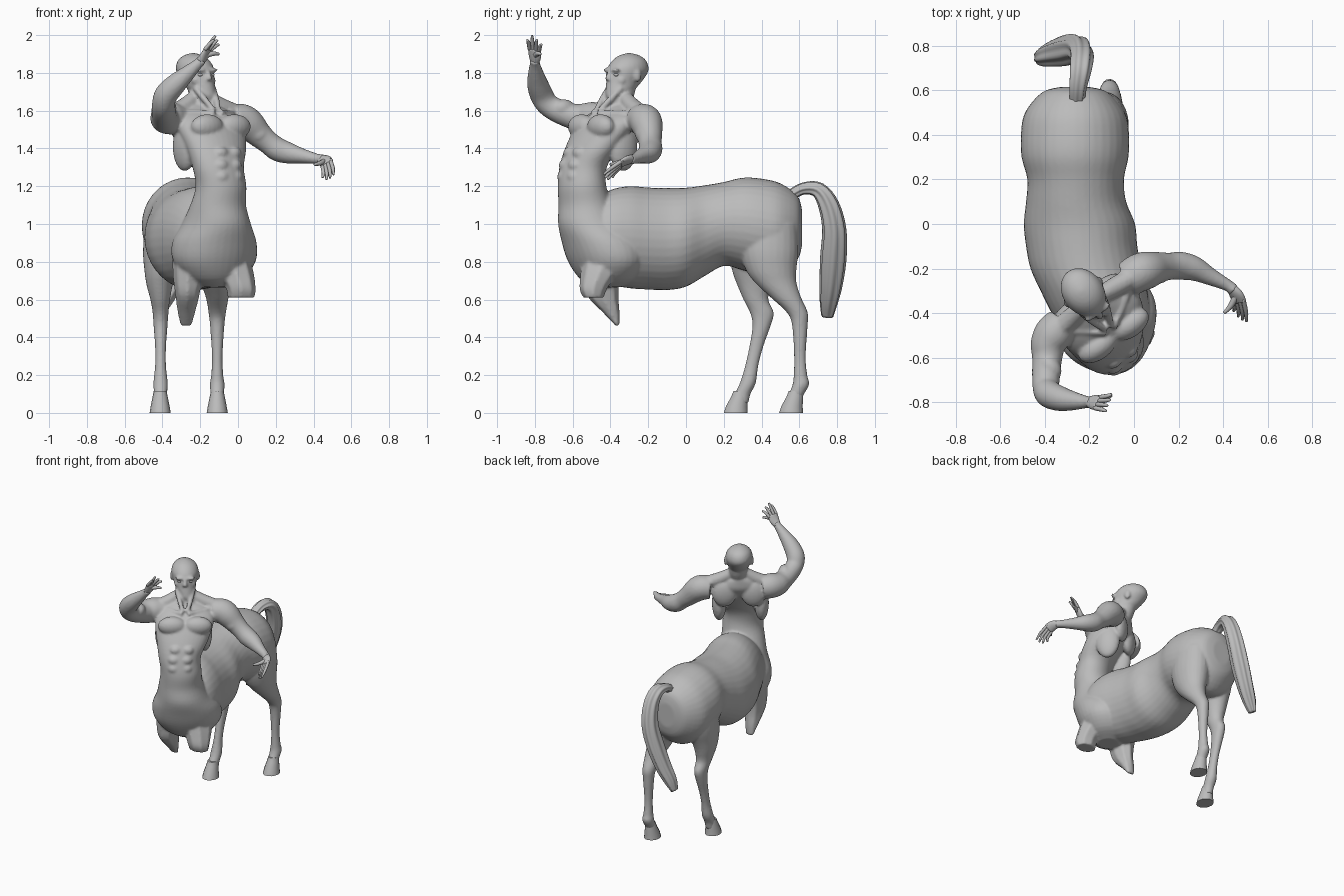
import bpy, bmesh, math
from mathutils import Vector, Matrix

stone = bpy.data.materials.new("stone_grey")
stone.diffuse_color = (0.5, 0.5, 0.5, 1)

TURN = math.radians(35)                       # the chest is turned to its left
SIDE = Vector((math.cos(TURN), math.sin(TURN), 0))
FWD = Vector((math.sin(TURN), -math.cos(TURN), 0))
X, Y, Z = Vector((1, 0, 0)), Vector((0, 1, 0)), Vector((0, 0, 1))


def add(name, bm, smooth=True):
    bmesh.ops.recalc_face_normals(bm, faces=bm.faces)
    me = bpy.data.meshes.new(name)
    bm.to_mesh(me)
    bm.free()
    ob = bpy.data.objects.new(name, me)
    bpy.context.collection.objects.link(ob)
    me.materials.append(stone)
    if smooth:
        me.shade_smooth()
    return ob


def spline(pts, steps):
    """Catmull-Rom through stations (x, y, z, radius a, radius b)."""
    out = []
    for i in range(len(pts) - 1):
        p = [pts[max(i - 1, 0)], pts[i], pts[i + 1], pts[min(i + 2, len(pts) - 1)]]
        for k in range(steps):
            t = k / steps
            out.append([0.5 * (2 * b + (c - a) * t + (2 * a - 5 * b + 4 * c - d) * t * t
                               + (3 * b - a - 3 * c + d) * t ** 3) for a, b, c, d in zip(*p)])
    return out + [list(pts[-1])]


def loft(name, pts, axes=None, n=24, steps=4, ref=X, ridge=0.0, ridges=6):
    """Elliptic rings along stations; rings are square to the path unless axes are given."""
    pts = spline([p if len(p) == 5 else (*p, p[3]) for p in pts], steps)
    bm = bmesh.new()
    rings = []
    for i, p in enumerate(pts):
        c = Vector(p[:3])
        if axes:
            u, v = axes
        else:
            t = (Vector(pts[min(i + 1, len(pts) - 1)][:3]) - Vector(pts[max(i - 1, 0)][:3])).normalized()
            u = (ref - t * ref.dot(t)).normalized()
            v = t.cross(u)
        ring = []
        for k in range(n):
            a = math.tau * k / n
            m = 1 + ridge * math.cos(ridges * a)
            ring.append(bm.verts.new(c + u * (max(p[3], .004) * m * math.cos(a))
                                     + v * (max(p[4], .004) * m * math.sin(a))))
        rings.append(ring)
    for r, s in zip(rings, rings[1:]):
        for k in range(n):
            bm.faces.new((r[k], r[(k + 1) % n], s[(k + 1) % n], s[k]))
    bm.faces.new(rings[0])
    bm.faces.new(rings[-1])
    return add(name, bm)


def ball(name, c, r, axes=(SIDE, FWD, Z)):
    bm = bmesh.new()
    bmesh.ops.create_uvsphere(bm, u_segments=20, v_segments=12, radius=1)
    rot = Matrix(axes).transposed()
    for v in bm.verts:
        v.co = Vector(c) + rot @ Vector((v.co.x * r[0], v.co.y * r[1], v.co.z * r[2]))
    return add(name, bm)


def chest(s, f, z):
    return Vector((-.155, -.41, z)) + SIDE * s + FWD * f


def join(name, obs):
    bpy.ops.object.select_all(action='DESELECT')
    for o in obs:
        o.select_set(True)
    bpy.context.view_layer.objects.active = obs[0]
    bpy.ops.object.join()
    obs[0].name = name
    return obs[0]


parts = []
# horse barrel and rump
parts.append(loft("barrel", [
    (-.265, .615, .98, .07, .09), (-.265, .59, .98, .15, .17), (-.265, .5, .97, .225, .245),
    (-.265, .4, .985, .243, .255), (-.265, .3, 1.0, .24, .245), (-.262, .2, 1.0, .217, .222),
    (-.26, .1, .965, .225, .24), (-.245, 0, .93, .25, .262), (-.235, -.1, .92, .25, .27),
    (-.215, -.2, .923, .25, .27), (-.18, -.3, .93, .24, .27), (-.15, -.4, .93, .22, .25),
    (-.13, -.5, .92, .18, .2), (-.12, -.58, .92, .1, .12)], axes=(X, Z), n=36))
# horse chest rising into the human torso
parts.append(loft("torso", [
    (-.125, -.42, .665, .07, .07), (-.125, -.415, .71, .16, .14), (-.125, -.42, .8, .23, .19),
    (-.125, -.44, .9, .23, .21), (-.115, -.49, 1.0, .18, .19), (-.105, -.53, 1.1, .15, .143),
    (-.09, -.55, 1.2, .14, .122), (-.105, -.545, 1.3, .145, .115), (-.115, -.5, 1.4, .175, .12),
    (-.14, -.44, 1.5, .2, .125), (-.16, -.4, 1.56, .19, .115), (-.185, -.37, 1.61, .13, .08),
    (-.195, -.355, 1.64, .07, .06)], axes=(SIDE, FWD), n=36))
# neck and skull
parts.append(loft("neck", [(-.18, -.375, 1.57, .08), (-.185, -.36, 1.64, .066), (-.2, -.335, 1.7, .064),
                           (-.215, -.315, 1.78, .06)]))
parts.append(loft("skull", [
    (-.155, -.385, 1.658, .025, .025), (-.165, -.375, 1.675, .045, .05), (-.19, -.35, 1.71, .066, .08),
    (-.21, -.33, 1.75, .076, .1), (-.225, -.31, 1.8, .09, .115), (-.23, -.305, 1.835, .091, .113),
    (-.235, -.3, 1.87, .075, .09), (-.237, -.3, 1.893, .045, .055), (-.238, -.3, 1.905, .01, .01)],
    axes=(SIDE, FWD)))
# arms
arm_l = [(-.03, -.25, 1.55, .08), (.02, -.22, 1.55, .086), (.06, -.207, 1.525, .084), (.11, -.195, 1.475, .07),
         (.16, -.19, 1.432, .061), (.21, -.188, 1.395, .063), (.27, -.2, 1.375, .056),
         (.34, -.235, 1.36, .04), (.42, -.275, 1.345, .027), (.45, -.298, 1.342, .028)]
arm_r = [(-.32, -.45, 1.555, .08), (-.36, -.49, 1.56, .086), (-.385, -.54, 1.56, .08), (-.39, -.6, 1.57, .068),
         (-.395, -.68, 1.6, .063), (-.395, -.735, 1.635, .06), (-.38, -.765, 1.685, .062),
         (-.33, -.785, 1.74, .056), (-.27, -.795, 1.795, .042), (-.21, -.8, 1.85, .027), (-.19, -.8, 1.87, .028)]
parts += [loft("left_arm", arm_l, ref=Z), loft("right_arm", arm_r, ref=X)]
parts.append(ball("left_biceps", (.12, -.225, 1.475), (.055, .04, .045)))
parts.append(ball("right_biceps", (-.375, -.645, 1.615), (.045, .06, .045)))
# torso muscles, mirrored across the chest
shoulders = {1: Vector((.0, -.235, 1.585)), -1: Vector((-.34, -.475, 1.59))}
for s in (1, -1):
    parts.append(ball("pectoral", chest(s * .088, .112, 1.515), (.098, .058, .066)))
    parts.append(ball("lat", chest(s * .145 - .01, .0, 1.41), (.05, .085, .13)))
    parts.append(ball("shoulder_blade", chest(s * .1, -.085, 1.52), (.085, .045, .1)))
    for z, f, m in ((1.25, .236, -.034), (1.31, .226, -.034), (1.375, .205, -.022)):
        parts.append(ball("abdominal", chest(m + s * .042, f, z), (.042, .032, .034)))
    top, end = chest(s * .03, -.075, 1.68), shoulders[s]
    mid = top.lerp(end, .5) - Vector((0, 0, .01))
    parts.append(loft("trapezius", [(*top, .035), (*mid, .045), (*end, .045)], n=12))
    a, b = chest(s * .06, -.04, 1.72), chest(s * .015, .07, 1.6)
    parts.append(loft("neck_cord", [(*a, .014), (*a.lerp(b, .5), .017), (*b, .014)], n=10))
    b = chest(s * .02, .085, 1.59)
    parts.append(loft("collarbone", [(*b, .014), (*b.lerp(end, .5), .014), (*end, .02)], n=10))
    # face: ears, cheekbones, brows
    h = Vector((-.225, -.31, 0))
    parts.append(ball("ear", h + SIDE * s * .09 - FWD * .005 + Z * 1.785, (.012, .022, .034)))
    parts.append(ball("cheek", h + SIDE * s * .045 + FWD * .075 + Z * 1.76, (.03, .025, .024)))
    parts.append(ball("brow", h + SIDE * s * .036 + FWD * .105 + Z * 1.815, (.034, .016, .011)))
h = Vector((-.225, -.31, 0))
nose = [h + FWD * .112 + Z * 1.812, h + FWD * .122 + Z * 1.785, h + FWD * .128 + Z * 1.762]
parts.append(loft("nose", [(*p, r) for p, r in zip(nose, (.01, .014, .018))], n=10))
parts.append(ball("lips", h + FWD * .102 + Z * 1.727, (.026, .018, .012)))
parts.append(ball("chin", h + FWD * .102 + Z * 1.685, (.027, .023, .022)))
# hind legs on horizontal rings
parts.append(loft("left_hind_leg", [
    (-.145, .44, 1.0, .11, .15), (-.135, .44, .86, .112, .155), (-.13, .45, .76, .1, .135),
    (-.12, .475, .69, .08, .11), (-.11, .53, .61, .06, .08), (-.11, .59, .53, .046, .055),
    (-.11, .603, .46, .038, .041), (-.11, .603, .3, .028, .031), (-.11, .606, .2, .032, .036),
    (-.11, .608, .15, .039, .044), (-.11, .58, .09, .035, .04), (-.11, .57, .05, .035, .04)], axes=(X, Y)))
parts.append(loft("right_hind_leg", [
    (-.385, .4, 1.0, .11, .15), (-.395, .375, .85, .108, .145), (-.41, .36, .75, .085, .115),
    (-.415, .36, .68, .07, .09), (-.412, .37, .6, .052, .066), (-.41, .402, .53, .042, .063),
    (-.41, .4, .46, .037, .048), (-.41, .372, .35, .029, .037), (-.41, .348, .25, .029, .035),
    (-.41, .328, .16, .038, .042), (-.41, .3, .1, .035, .042), (-.41, .29, .05, .035, .04)], axes=(X, Y)))
# broken front legs
parts.append(loft("left_front_stump", [(-.04, -.42, .84, .1, .13), (-.01, -.46, .74, .095, .1),
                                       (.015, -.49, .66, .08, .075), (.017, -.49, .61, .073, .055)], axes=(X, Y), n=8))
parts.append(loft("right_front_stump", [(-.25, -.42, .84, .1, .14), (-.265, -.445, .72, .08, .1),
                                        (-.268, -.44, .62, .064, .085), (-.273, -.395, .53, .047, .045),
                                        (-.275, -.362, .46, .03, .01)], axes=(X, Y), n=8))
# fuse the flesh into one skin
body = join("body", parts)
rm = body.modifiers.new("fuse", 'REMESH')
rm.mode, rm.voxel_size, rm.use_smooth_shade = 'VOXEL', .009, True
sm = body.modifiers.new("soften", 'SMOOTH')
sm.factor, sm.iterations = .5, 3

# eyes
for s, name in ((1, "left_eye"), (-1, "right_eye")):
    ball(name, h + SIDE * s * .036 + FWD * .097 + Z * 1.79, (.016, .014, .01))

# hooves
for name, x, y in (("left_hoof", -.11, .556), ("right_hoof", -.412, .263)):
    hoof = loft(name, [(x, y, 0, .056, .065), (x, y + .005, .035, .05, .058), (x, y + .02, .085, .04, .045),
                       (x, y + .025, .115, .034, .038)], axes=(X, Y), n=14, steps=1)
    hoof.data.set_sharp_from_angle(angle=math.radians(40))

# hands: palm, four fingers and a thumb
def hand(name, wrist, palm, knuckle, spread, tips, thumb):
    wrist, palm, knuckle, spread = map(Vector, (wrist, palm, knuckle, spread))
    t = (knuckle - wrist).normalized()
    w = (spread - t * spread.dot(t)).normalized()
    obs = [loft(name, [(*wrist, .026, .022), (*palm, .036, .018), (*knuckle, .036, .014)], ref=spread, n=14)]
    for i, tip in enumerate(tips):
        a = knuckle + w * (i - 1.5) * .018 - t * .01
        b = a.lerp(Vector(tip), .5) + t * .012
        obs.append(loft("finger", [(*a, .011), (*b, .01), (*tip, .006)], n=8))
    tip = Vector(thumb)
    obs.append(loft("thumb", [(*palm, .015), (*(palm.lerp(tip, .5) + t * .008), .013), (*tip, .007)], n=8))
    join(name, obs)


hand("left_hand", (.44, -.29, 1.343), (.46, -.318, 1.335), (.473, -.348, 1.318), (.6, .2, .5),
     [(.447, -.39, 1.245), (.468, -.415, 1.235), (.487, -.43, 1.245), (.505, -.437, 1.262)], (.405, -.4, 1.315))
hand("right_hand", (-.2, -.8, 1.86), (-.178, -.8, 1.89), (-.16, -.803, 1.925), (.3, .8, -.3),
     [(-.125, -.84, 1.975), (-.12, -.815, 1.997), (-.108, -.79, 1.975), (-.1, -.765, 1.95)], (-.1, -.77, 1.9))

# tail with combed strands
loft("tail", [(-.257, .55, 1.15, .032, .028), (-.252, .62, 1.187, .038, .03), (-.24, .7, 1.18, .047, .04),
              (-.235, .755, 1.1, .05, .052), (-.25, .785, .97, .052, .06), (-.295, .78, .82, .052, .066),
              (-.35, .768, .68, .048, .058), (-.4, .755, .58, .04, .045), (-.43, .748, .51, .02, .03)],
     n=42, ridge=.09, ridges=7)
